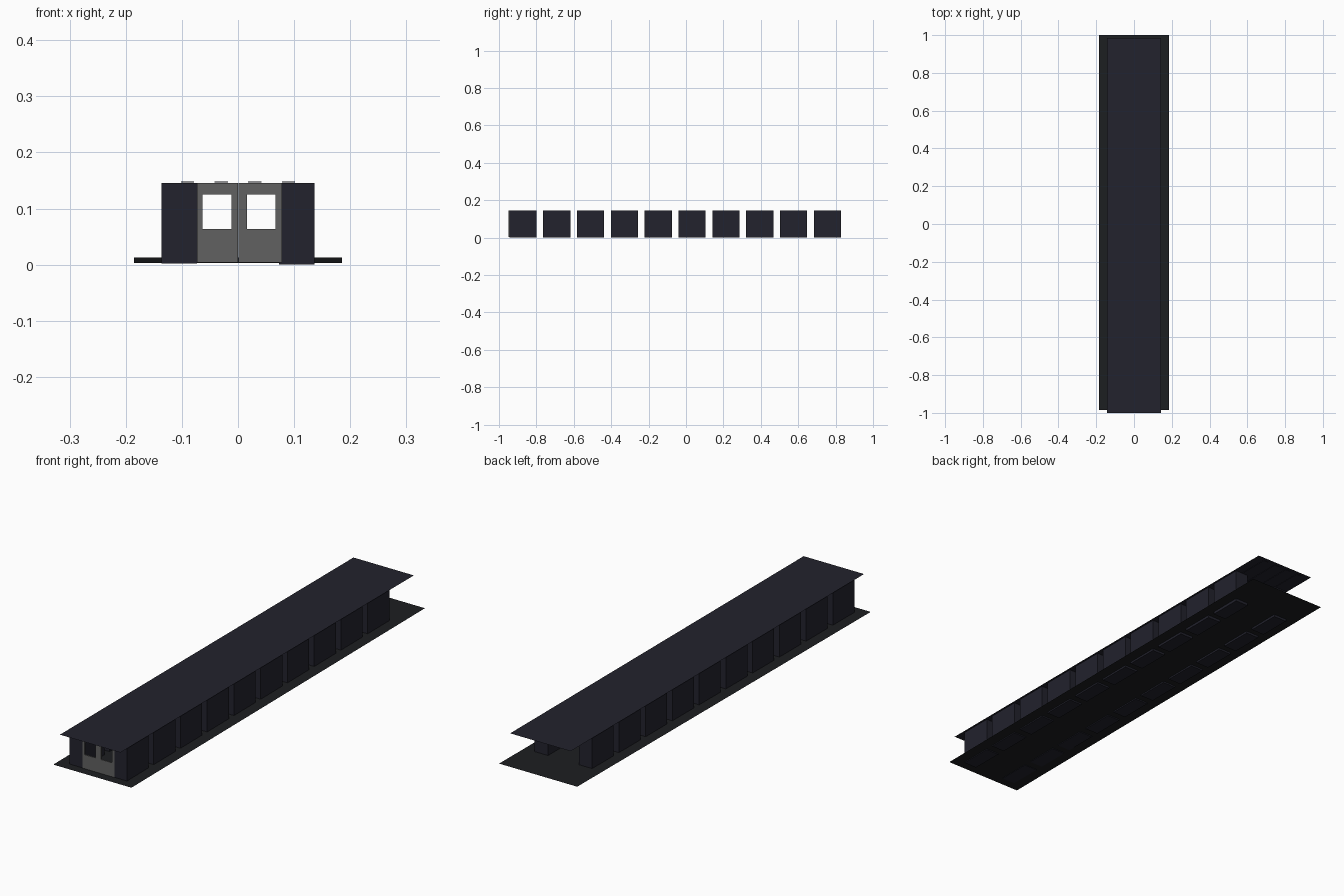
import bpy, bmesh
from mathutils import Matrix

if "Cube" in bpy.data.objects:
    bpy.data.objects.remove(bpy.data.objects["Cube"])


def material(name, rgb):
    m = bpy.data.materials.new(name)
    m.diffuse_color = (*rgb, 1)
    m.use_nodes = True
    m.node_tree.nodes["Principled BSDF"].inputs["Base Color"].default_value = m.diffuse_color
    return m


DARK = material("dark_blue_grey", (0.016, 0.016, 0.026))
FLOOR = material("floor_black", (0.012, 0.013, 0.015))
GREY = material("door_grey", (0.12, 0.12, 0.12))


def finish(bm, name, mat):
    mesh = bpy.data.meshes.new(name)
    bm.to_mesh(mesh)
    bm.free()
    mesh.materials.append(mat)
    ob = bpy.data.objects.new(name, mesh)
    bpy.context.collection.objects.link(ob)
    return ob


def add_box(bm, x, y, z):
    """Add a box from (min, max) ranges."""
    c = [(a + b) / 2 for a, b in (x, y, z)]
    s = [b - a for a, b in (x, y, z)]
    bmesh.ops.create_cube(bm, size=1, matrix=Matrix.Translation(c) @ Matrix.Diagonal((*s, 1)))


def sheet(name, x, y0, z0, y1, z1, mat):
    """Single thin sheet running from (y0, z0) to (y1, z1)."""
    bm = bmesh.new()
    pts = [(-x, y0, z0), (x, y0, z0), (x, y1, z1), (-x, y1, z1)]
    bm.faces.new([bm.verts.new(p) for p in pts])
    return finish(bm, name, mat)


# Floor sheet rises very slightly to the back; roof sheet is flat
sheet("floor_sheet", 0.185, -0.985, 0.003, 1.0, 0.013, FLOOR)
sheet("roof_sheet", 0.143, -1.0, 0.148, 0.985, 0.148, DARK)

# Two facing rows of ten cabinets with open gaps
for side, label in ((-1, "left"), (1, "right")):
    for i in range(10):
        y = -0.945 + i * 0.1809
        x = sorted((side * 0.073, side * 0.136))
        z0 = 0.0 if side > 0 else 0.002
        bm = bmesh.new()
        add_box(bm, x, (y, y + 0.146), (z0, 0.146))
        finish(bm, f"{label}_cabinet_{i + 1}", DARK)

# Slim ceiling strips along the aisle, directly under the roof
for i in range(4):
    x = -0.09 + i * 0.06
    bm = bmesh.new()
    add_box(bm, (x - 0.012, x + 0.012), (-0.94, 0.97), (0.1462, 0.1478))
    finish(bm, f"ceiling_strip_{i + 1}", DARK)


def door(name, x0, x1, w0, w1):
    """Door leaf made from four rails around an open window."""
    y, zb, zt, wz0, wz1 = (-0.948, -0.943), 0.004, 0.146, 0.064, 0.125
    bm = bmesh.new()
    add_box(bm, (x0, x1), y, (zb, wz0))
    add_box(bm, (x0, x1), y, (wz1, zt))
    add_box(bm, (x0, w0), y, (wz0, wz1))
    add_box(bm, (w1, x1), y, (wz0, wz1))
    finish(bm, name, GREY)


# Entrance doors at the front of the aisle
door("left_door", -0.073, 0.0, -0.063, -0.012)
door("right_door", 0.001, 0.078, 0.016, 0.067)
